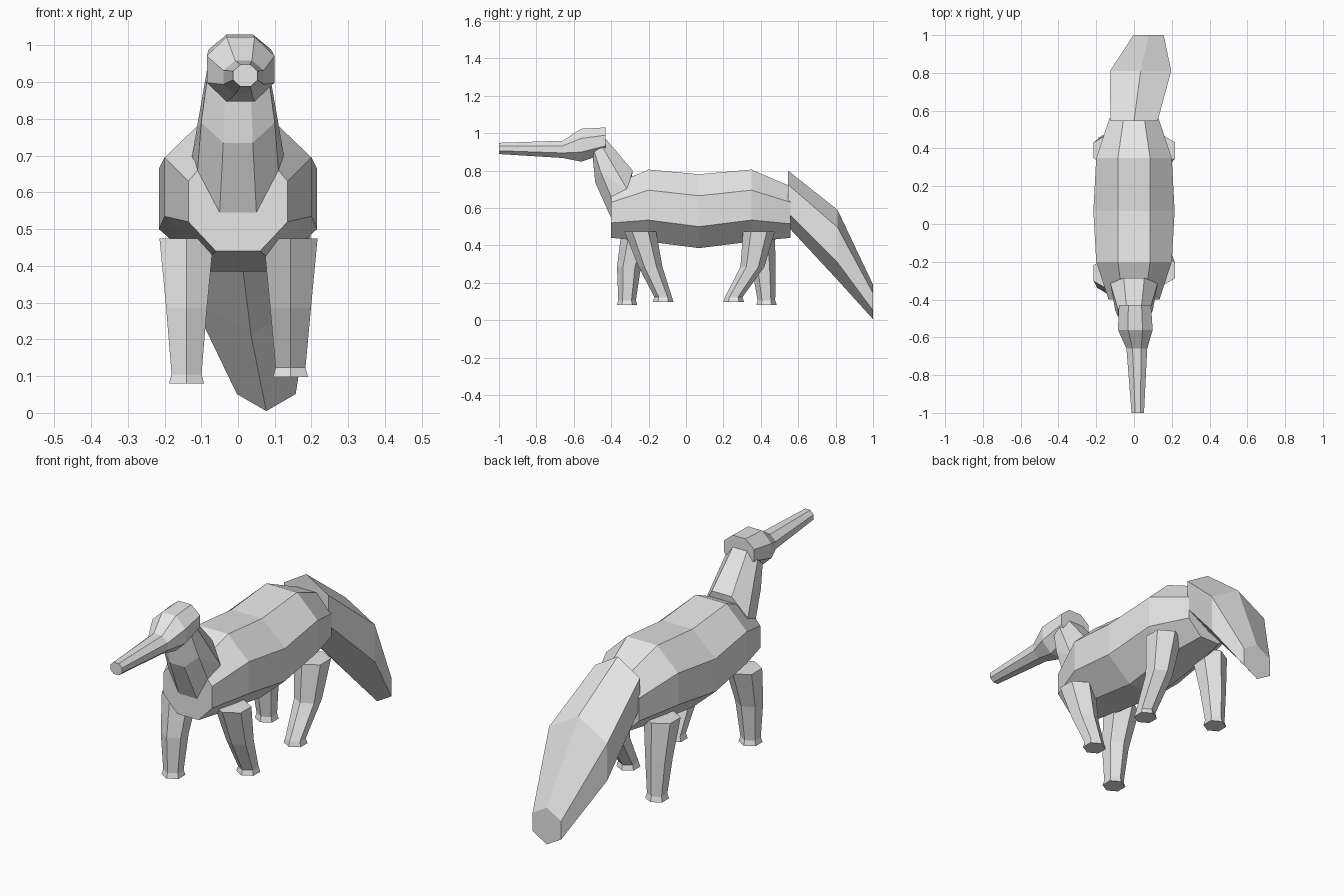
import bpy
import bmesh
from math import cos, sin, pi

cube = bpy.data.objects.get("Cube")
if cube:
    bpy.data.objects.remove(cube, do_unlink=True)

grey = bpy.data.materials.new("plain grey")
grey.use_nodes = True
colour = (0.8, 0.8, 0.8, 1)
grey.diffuse_color = colour
grey.node_tree.nodes["Principled BSDF"].inputs["Base Color"].default_value = colour


def loft(name, rings):
    """Skin a row of equal point rings and cap both ends."""
    bm = bmesh.new()
    loops = [[bm.verts.new(p) for p in ring] for ring in rings]
    n = len(loops[0])
    for a, b in zip(loops, loops[1:]):
        for i in range(n):
            j = (i + 1) % n
            bm.faces.new((a[i], a[j], b[j], b[i]))
    bm.faces.new(loops[0])
    bm.faces.new(loops[-1])
    bmesh.ops.recalc_face_normals(bm, faces=bm.faces)
    mesh = bpy.data.meshes.new(name)
    bm.to_mesh(mesh)
    bm.free()
    mesh.materials.append(grey)
    obj = bpy.data.objects.new(name, mesh)
    bpy.context.collection.objects.link(obj)
    return obj


def mirrored(half):
    """Complete a ring from its +x half."""
    return half + [(-x, y, z) for x, y, z in reversed(half)]


def body_ring(y, wide, narrow, top, upper, lower, bottom):
    return mirrored([(narrow, y, top), (wide, y, upper), (wide, y, lower), (narrow, y, bottom)])


def head_ring(y, x, z, w, h):
    r = 1 / cos(pi / 8)
    return [(x + w * r * cos(pi / 8 + i * pi / 4), y, z + h * r * sin(pi / 8 + i * pi / 4))
            for i in range(8)]


def tail_ring(y, x, w, top, bottom):
    z, r = (top + bottom) / 2, (top - bottom) / 2
    return [(x + w * sin(i * pi / 3) / sin(pi / 3), y, z + r * cos(i * pi / 3))
            for i in range(6)]


def leg_ring(x, y, z, r):
    return [(x + r * sin(i * pi / 3), y + r * cos(i * pi / 3), z) for i in range(6)]


# Torso
loft("body", [
    body_ring(-0.40, 0.135, 0.06, 0.72, 0.63, 0.52, 0.44),
    body_ring(-0.20, 0.20, 0.085, 0.805, 0.695, 0.535, 0.42),
    body_ring(0.07, 0.215, 0.085, 0.78, 0.665, 0.50, 0.385),
    body_ring(0.35, 0.20, 0.085, 0.805, 0.695, 0.535, 0.42),
    body_ring(0.56, 0.13, 0.055, 0.715, 0.63, 0.515, 0.44),
])

# Neck, from the head down into the chest
loft("neck", [
    mirrored([(0.04, -0.43, 0.97), (0.085, -0.45, 0.93), (0.085, -0.49, 0.90), (0.035, -0.50, 0.88)]),
    mirrored([(0.055, -0.285, 0.80), (0.125, -0.315, 0.70), (0.10, -0.455, 0.79), (0.04, -0.485, 0.735)]),
    mirrored([(0.05, -0.30, 0.68), (0.12, -0.32, 0.67), (0.11, -0.40, 0.66), (0.05, -0.40, 0.545)]),
])

# Head and long snout
loft("head", [
    head_ring(-0.43, 0.005, 0.96, 0.085, 0.07),
    head_ring(-0.56, 0.007, 0.935, 0.092, 0.088),
    head_ring(-0.66, 0.015, 0.913, 0.055, 0.046),
    head_ring(-1.0, 0.02, 0.918, 0.033, 0.03),
])

# Drooping tail
loft("tail", [
    tail_ring(0.545, 0.0, 0.125, 0.80, 0.50),
    tail_ring(0.81, 0.035, 0.162, 0.59, 0.215),
    tail_ring(1.0, 0.077, 0.08, 0.19, 0.005),
])

# Legs: y of hip, knee and foot, then foot height
legs = {
    "front_left_leg": (0.143, -0.245, -0.19, -0.122, 0.098),
    "front_right_leg": (-0.14, -0.26, -0.305, -0.315, 0.08),
    "back_left_leg": (0.143, 0.39, 0.355, 0.255, 0.098),
    "back_right_leg": (-0.14, 0.39, 0.415, 0.43, 0.08),
}
for name, (x, hip, knee, foot, floor) in legs.items():
    loft(name, [
        leg_ring(x, hip, 0.475, 0.085),
        leg_ring(x, knee, 0.285, 0.064),
        leg_ring(x, foot, floor + 0.025, 0.047),
        leg_ring(x, foot, floor, 0.055),
    ])
